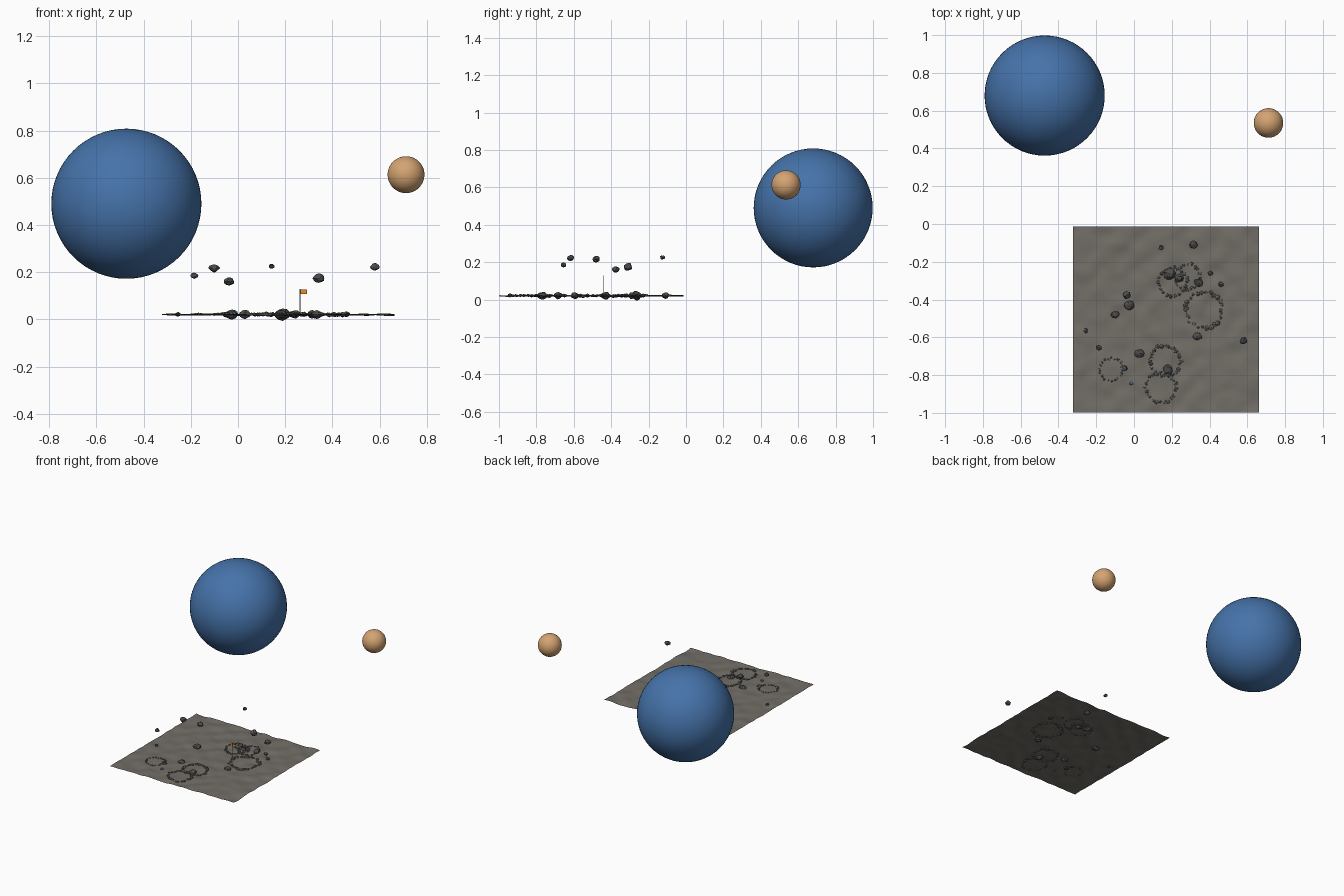
import bpy, bmesh, math, random
from mathutils import Vector, noise

if "Cube" in bpy.data.objects:
    bpy.data.objects.remove(bpy.data.objects["Cube"])

random.seed(4)


def material(name, rgb):
    m = bpy.data.materials.new(name)
    m.diffuse_color = (*rgb, 1)
    m.use_nodes = True
    m.node_tree.nodes["Principled BSDF"].inputs["Base Color"].default_value = m.diffuse_color
    return m


SOIL = material("soil", (0.17, 0.155, 0.135))
STONE = material("stone", (0.075, 0.075, 0.075))
RIM = material("rim_stone", (0.13, 0.125, 0.115))
BLUE = material("planet_blue", (0.06, 0.17, 0.40))
TAN = material("moon_tan", (0.66, 0.37, 0.17))
ORANGE = material("flag_orange", (0.85, 0.25, 0.02))
METAL = material("metal", (0.3, 0.3, 0.32))


def add_object(name, bm, mat):
    mesh = bpy.data.meshes.new(name)
    bm.to_mesh(mesh)
    bm.free()
    mesh.materials.append(mat)
    ob = bpy.data.objects.new(name, mesh)
    bpy.context.collection.objects.link(ob)
    return ob


def globe(name, loc, r, mat):
    bpy.ops.mesh.primitive_uv_sphere_add(segments=64, ring_count=32, radius=r, location=loc)
    ob = bpy.context.object
    ob.name = name
    ob.data.materials.append(mat)
    bpy.ops.object.shade_smooth()


def height(x, y):
    waves = 0.0025 * math.sin(31 * x + 0.7) * math.cos(37 * y)
    return 0.02 + waves + 0.006 * noise.noise(Vector((x * 14, y * 14, 2.3)))


def rock_into(bm, loc, r, squash=0.8, subdiv=2):
    # Lumpy faceted stone added to an existing mesh
    seed = Vector([random.uniform(-50, 50) for _ in range(3)])
    spin = random.uniform(0, math.tau)
    for v in bmesh.ops.create_icosphere(bm, subdivisions=subdiv, radius=1)["verts"]:
        p = v.co * (1 + 0.3 * noise.noise(v.co * 1.6 + seed))
        c, s = math.cos(spin), math.sin(spin)
        p = Vector((p.x * 1.08, p.y * 0.95, p.z * squash))
        v.co = Vector((c * p.x - s * p.y, s * p.x + c * p.y, p.z)) * r + Vector(loc)


def rock(name, loc, r, mat=STONE):
    bm = bmesh.new()
    rock_into(bm, loc, r)
    add_object(name, bm, mat)


# Planet and moon
globe("planet", (-0.473, 0.68, 0.49), 0.318, BLUE)
globe("moon", (0.712, 0.535, 0.613), 0.078, TAN)

# Rolling square of ground
bm = bmesh.new()
bmesh.ops.create_grid(bm, x_segments=80, y_segments=80, size=0.4925)
for v in bm.verts:
    v.co.x += 0.17
    v.co.y -= 0.505
    v.co.z = height(v.co.x, v.co.y)
for f in bm.faces:
    f.smooth = True
add_object("ground", bm, SOIL)

# Crater rims: rings of small stones (x, y, radius, stones)
rims = [(0.37, -0.455, 0.095, 26), (0.205, -0.305, 0.075, 22), (0.285, -0.28, 0.068, 20),
        (0.165, -0.725, 0.08, 24), (0.14, -0.865, 0.08, 24), (-0.12, -0.77, 0.06, 20)]
for i, (cx, cy, r, n) in enumerate(rims):
    bm = bmesh.new()
    for k in range(n):
        a = math.tau * k / n + random.uniform(-0.06, 0.06)
        d = r * random.uniform(0.93, 1.07)
        x, y = cx + d * math.cos(a), cy + d * math.sin(a)
        rock_into(bm, (x, y, height(x, y) + 0.001), r * random.uniform(0.09, 0.16), 0.7, 1)
    add_object(f"crater_rim_{i + 1}", bm, RIM)

# Boulders resting on the ground (x, y, radius)
boulders = [(0.315, -0.11, 0.021), (0.19, -0.265, 0.03), (0.24, -0.287, 0.022),
            (0.405, -0.26, 0.012), (0.46, -0.32, 0.014), (-0.025, -0.43, 0.026),
            (-0.255, -0.565, 0.012), (0.335, -0.595, 0.022), (0.03, -0.685, 0.023),
            (-0.05, -0.765, 0.015), (0.18, -0.77, 0.026)]
for i, (x, y, r) in enumerate(boulders):
    rock(f"boulder_{i + 1}", (x, y, 0.021), r)
rock("blue_pebble", (-0.015, -0.845, 0.024), 0.009, BLUE)

# Rocks floating above the ground (x, y, z, radius)
floating = [(-0.185, -0.655, 0.185, 0.015), (-0.10, -0.48, 0.217, 0.021),
            (-0.038, -0.375, 0.16, 0.021), (0.143, -0.125, 0.225, 0.013),
            (0.343, -0.31, 0.174, 0.024), (0.58, -0.617, 0.222, 0.019)]
for i, (x, y, z, r) in enumerate(floating):
    rock(f"floating_rock_{i + 1}", (x, y, z), r)

# Flag on a pole
bpy.ops.mesh.primitive_cylinder_add(vertices=12, radius=0.002, depth=0.112,
                                    location=(0.262, -0.44, 0.072))
bpy.context.object.name = "flag_pole"
bpy.context.object.data.materials.append(METAL)
bpy.ops.mesh.primitive_cube_add(size=1, location=(0.278, -0.44, 0.116))
flag = bpy.context.object
flag.name = "flag"
flag.scale = (0.03, 0.0015, 0.019)
flag.data.materials.append(ORANGE)
